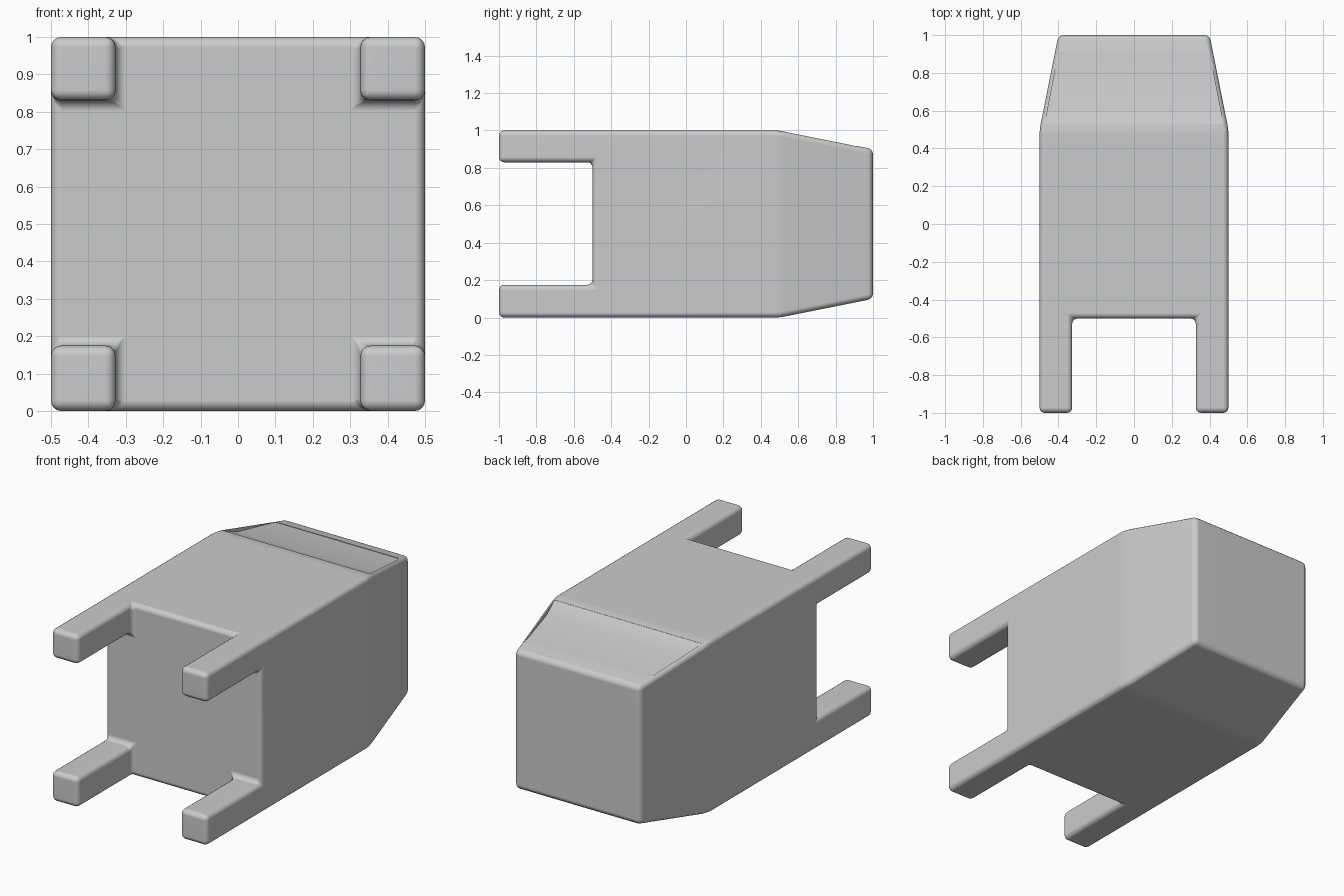
import bpy, bmesh, math
from mathutils import Vector

if "Cube" in bpy.data.objects:
    bpy.data.objects.remove(bpy.data.objects["Cube"])

LEG_X, LEG_Z0, LEG_Z1 = 0.327, 0.175, 0.83


def add_object(name, bm):
    bmesh.ops.recalc_face_normals(bm, faces=bm.faces[:])
    mesh = bpy.data.meshes.new(name)
    bm.to_mesh(mesh)
    bm.free()
    obj = bpy.data.objects.new(name, mesh)
    bpy.context.collection.objects.link(obj)
    return obj


# Main block
bm = bmesh.new()
bmesh.ops.create_cube(bm, size=1)
bmesh.ops.translate(bm, verts=bm.verts[:], vec=(0, 0, 0.5))

# Tapered rear end
back = max(bm.faces, key=lambda f: f.calc_center_median().y)
back = bmesh.ops.extrude_discrete_faces(bm, faces=[back])["faces"][0]
for v in back.verts:
    v.co = Vector((v.co.x * 0.8, 1.0, 0.5 + (v.co.z - 0.5) * 0.8))

# Four front prongs, pulled out of the corner cells of the front face
cuts = [((x, 0, 0), (1, 0, 0)) for x in (-LEG_X, LEG_X)]
cuts += [((0, 0, z), (0, 0, 1)) for z in (LEG_Z0, LEG_Z1)]
for co, no in cuts:
    bmesh.ops.bisect_plane(bm, geom=bm.verts[:] + bm.edges[:] + bm.faces[:],
                           plane_co=co, plane_no=no)
corners = []
for f in bm.faces:
    c = f.calc_center_median()
    if c.y < -0.499 and abs(c.x) > LEG_X and not LEG_Z0 < c.z < LEG_Z1:
        corners.append(f)
for f in bmesh.ops.extrude_discrete_faces(bm, faces=corners)["faces"]:
    bmesh.ops.translate(bm, verts=f.verts[:], vec=(0, -0.5, 0))
bmesh.ops.recalc_face_normals(bm, faces=bm.faces[:])
bmesh.ops.dissolve_limit(bm, angle_limit=math.radians(1),
                         verts=bm.verts[:], edges=bm.edges[:])
body = add_object("pronged_body", bm)

# Rounded edges
bevel = body.modifiers.new("rounded_edges", "BEVEL")
bevel.width = 0.028
bevel.segments = 4
bevel.limit_method = "ANGLE"
bevel.angle_limit = math.radians(8)

# Shallow recess in the top of the taper
profile = [(0.53, 1.1), (0.53, 0.993), (0.63, 0.95), (0.91, 0.915), (0.91, 1.1)]
bm = bmesh.new()
sides = []
for s in (-1, 1):
    sides.append([bm.verts.new((s * (0.472 - 0.195 * (y - 0.53)), y, z))
                  for y, z in profile])
    bm.faces.new(sides[-1])
for i in range(len(profile)):
    j = (i + 1) % len(profile)
    bm.faces.new((sides[0][i], sides[0][j], sides[1][j], sides[1][i]))
cutter = add_object("recess_cutter", bm)
cutter.hide_render = True

recess = body.modifiers.new("recess", "BOOLEAN")
recess.operation = "DIFFERENCE"
recess.solver = "EXACT"
recess.object = cutter

# Bake the modifiers, then smooth the rounded edges
bpy.context.view_layer.objects.active = body
bpy.ops.object.select_all(action="DESELECT")
body.select_set(True)
for name in ("rounded_edges", "recess"):
    bpy.ops.object.modifier_apply(modifier=name)
bpy.data.objects.remove(cutter)
bpy.ops.object.shade_smooth_by_angle(angle=math.radians(30))
weighted = body.modifiers.new("flat_face_normals", "WEIGHTED_NORMAL")
weighted.keep_sharp = True
